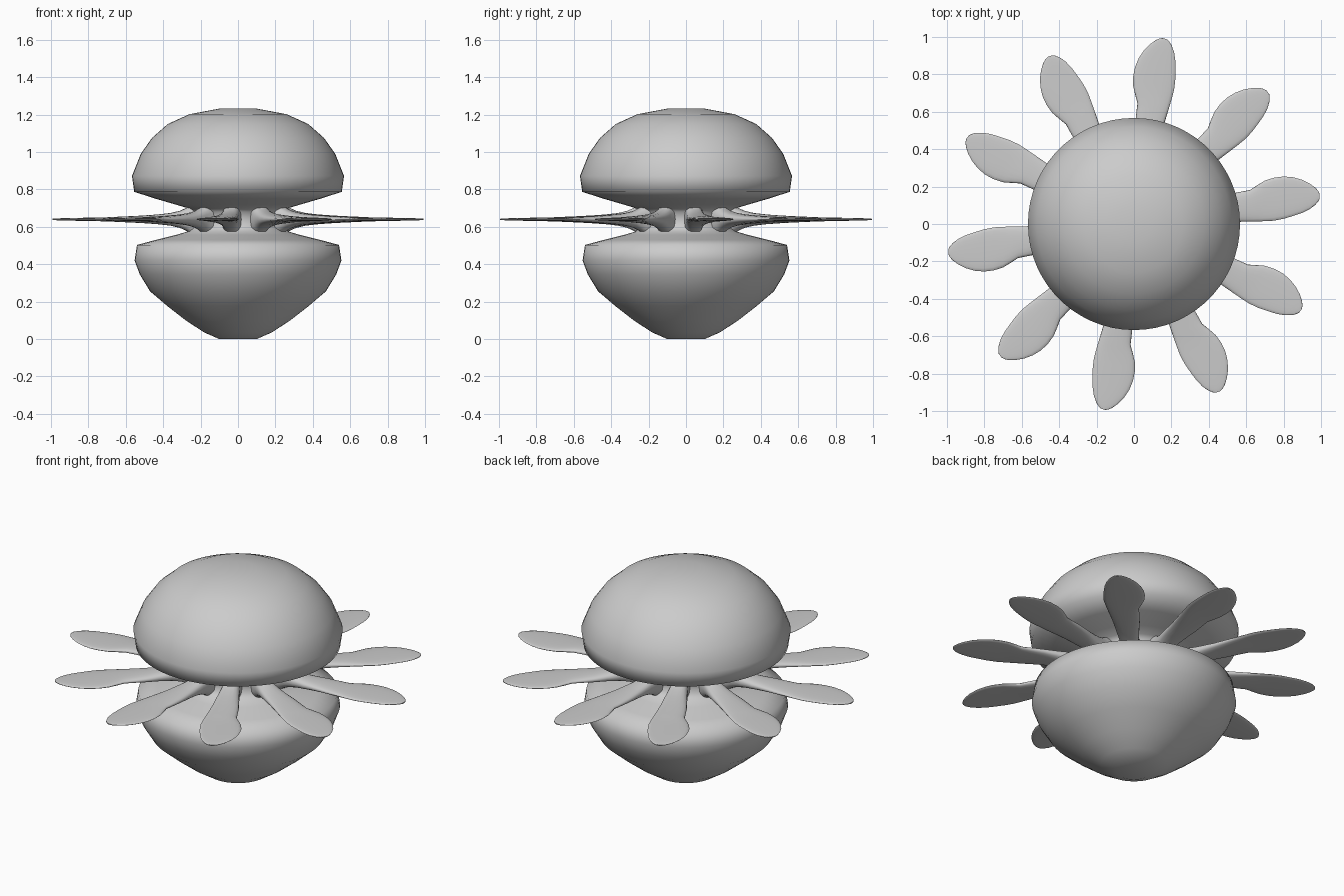
import bpy, bmesh, math
from mathutils import Matrix

ZC = 0.64  # height of the petal plane


def finish(bm, name, angle):
    bmesh.ops.recalc_face_normals(bm, faces=bm.faces)
    me = bpy.data.meshes.new(name)
    bm.to_mesh(me)
    bm.free()
    ob = bpy.data.objects.new(name, me)
    bpy.context.collection.objects.link(ob)
    bpy.ops.object.select_all(action='DESELECT')
    ob.select_set(True)
    bpy.context.view_layer.objects.active = ob
    bpy.ops.object.shade_smooth_by_angle(angle=math.radians(angle))
    return ob


def loft(bm, rings):
    # bridge closed rings of points and cap both ends
    vs = [[bm.verts.new(p) for p in ring] for ring in rings]
    n = len(vs[0])
    for a, b in zip(vs, vs[1:]):
        for i in range(n):
            j = (i + 1) % n
            bm.faces.new((a[i], a[j], b[j], b[i]))
    bm.faces.new(vs[0])
    bm.faces.new(vs[-1])


def lathe(name, profile, seg=60):
    bm = bmesh.new()
    loft(bm, [[(r * math.cos(math.tau * i / seg), r * math.sin(math.tau * i / seg), z)
               for i in range(seg)] for r, z in profile])
    return finish(bm, name, 75)


# lower bowl, waist and upper dome, turned as one body
lathe("domed_body", [
    (0.10, 0.0), (0.18, 0.035), (0.28, 0.10), (0.38, 0.178), (0.47, 0.255),
    (0.525, 0.345), (0.553, 0.42), (0.54, 0.503), (0.44, 0.53), (0.33, 0.557),
    (0.27, 0.575), (0.245, 0.60), (0.24, 0.64), (0.245, 0.68), (0.27, 0.70),
    (0.33, 0.718), (0.44, 0.75), (0.555, 0.787), (0.567, 0.872), (0.52, 0.99),
    (0.46, 1.075), (0.375, 1.15), (0.26, 1.202), (0.10, 1.232)])

# petal sections: distance out, right edge, left edge, half thickness
sections = [
    (0.20, -0.01, 0.09, 0.09), (0.25, -0.008, 0.092, 0.08),
    (0.275, -0.003, 0.097, 0.062), (0.31, 0.0, 0.105, 0.046),
    (0.36, 0.002, 0.118, 0.034), (0.43, 0.005, 0.138, 0.026),
    (0.50, 0.01, 0.158, 0.021), (0.57, 0.012, 0.172, 0.017),
    (0.62, 0.013, 0.182, 0.015), (0.66, 0.014, 0.208, 0.013),
    (0.70, 0.015, 0.232, 0.011), (0.75, 0.018, 0.248, 0.010),
    (0.80, 0.028, 0.254, 0.009), (0.85, 0.043, 0.25, 0.008),
    (0.90, 0.060, 0.236, 0.007), (0.94, 0.080, 0.216, 0.006),
    (0.97, 0.103, 0.194, 0.005), (0.985, 0.121, 0.177, 0.004),
    (0.993, 0.136, 0.161, 0.003)]


def petal(index, seg=20):
    rings = []
    for x, lo, hi, h in sections:
        ring = []
        for i in range(seg):
            a = math.tau * i / seg
            c, s = math.cos(a), math.sin(a)
            ring.append((x, (lo + hi) / 2 + (hi - lo) / 2 * math.copysign(abs(c) ** 0.8, c),
                         ZC + h * math.copysign(abs(s) ** 0.8, s)))
        rings.append(ring)
    bm = bmesh.new()
    loft(bm, rings)
    bm.transform(Matrix.Rotation(math.tau * index / 10, 4, 'Z'))
    finish(bm, f"petal_{index + 1}", 60)


# ring of ten petals
for k in range(10):
    petal(k)
